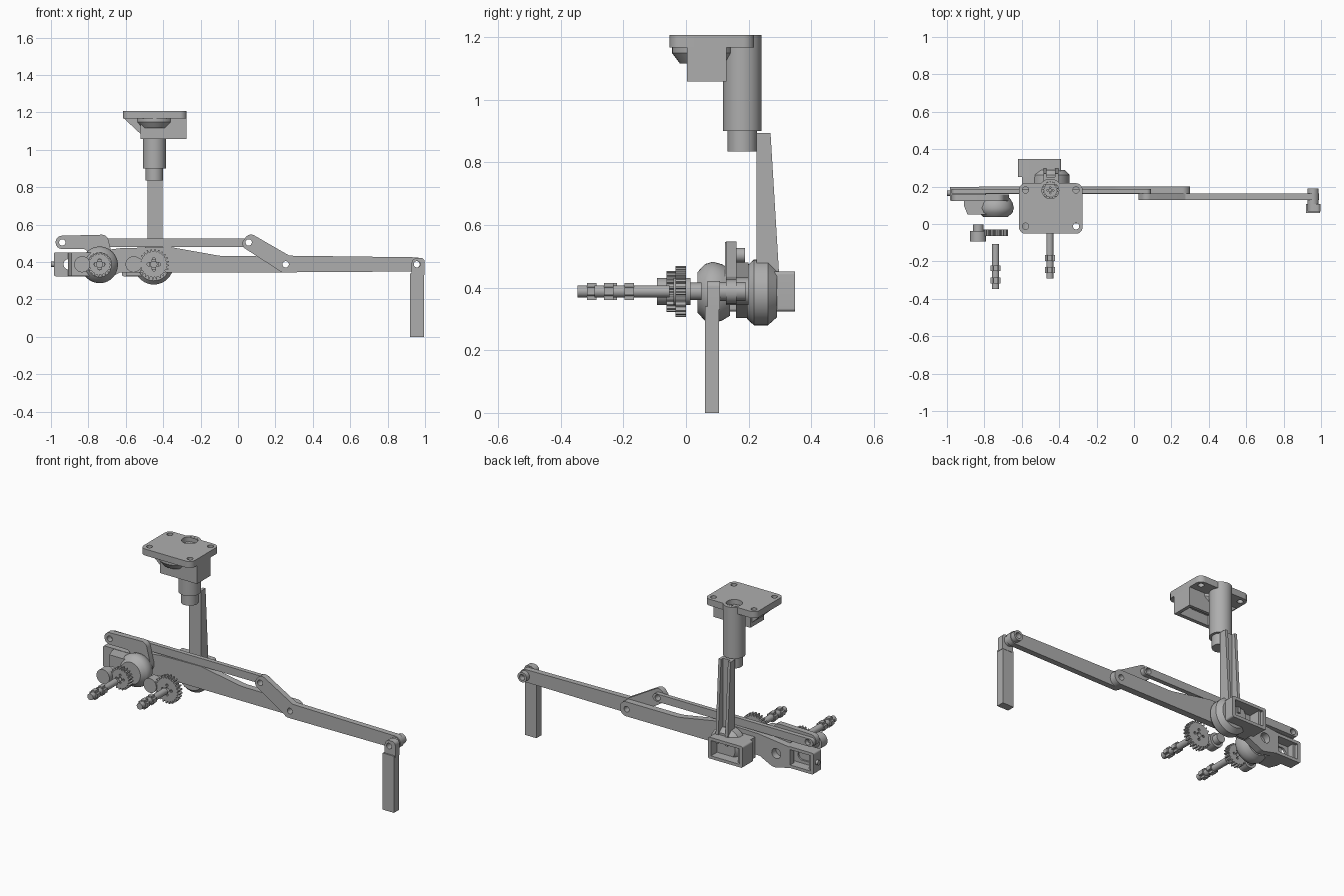
import bpy
import bmesh
from math import pi, sin, cos, tan
from mathutils import Vector, Matrix

if "Cube" in bpy.data.objects:
    bpy.data.objects.remove(bpy.data.objects["Cube"])

grey = bpy.data.materials.new("plain grey")
grey.use_nodes = True
GREY = (0.42, 0.42, 0.42, 1)
grey.diffuse_color = GREY
grey.node_tree.nodes["Principled BSDF"].inputs["Base Color"].default_value = GREY

# Local z is turned to point along the named axis
TURN = {"z": Matrix.Identity(4),
        "y": Matrix.Rotation(pi / 2, 4, "X"),
        "x": Matrix.Rotation(pi / 2, 4, "Y")}


def finish(ob):
    ob.data.materials.append(grey)
    bpy.ops.object.select_all(action="DESELECT")
    ob.select_set(True)
    bpy.context.view_layer.objects.active = ob
    bpy.ops.object.shade_smooth_by_angle(angle=0.6)
    return ob


def circle(x, y, r, n=24):
    return [(x + r * cos(2 * pi * i / n), y + r * sin(2 * pi * i / n)) for i in range(n)]


def rounded(corners, steps=6):
    """Polygon from (x, y, fillet radius) corners."""
    out = []
    for i, (x, y, r) in enumerate(corners):
        p = Vector((x, y))
        a = (Vector(corners[i - 1][:2]) - p).normalized()
        b = (Vector(corners[(i + 1) % len(corners)][:2]) - p).normalized()
        if r == 0:
            out.append((x, y))
            continue
        half = a.angle(b) / 2
        start, end = p + a * r / tan(half), p + b * r / tan(half)
        centre = p + (a + b).normalized() * r / sin(half)
        for k in range(steps + 1):
            d = (start.lerp(end, k / steps) - centre).normalized()
            out.append(tuple(centre + d * r))
    return out


def rect(x0, x1, y0, y1, r=0):
    return rounded([(x0, y0, r), (x1, y0, r), (x1, y1, r), (x0, y1, r)])


def plate(name, loops, lo, hi, axis="y"):
    """Flat outline with holes, thickened between lo and hi along the axis."""
    cu = bpy.data.curves.new(name, "CURVE")
    cu.dimensions, cu.fill_mode = "2D", "BOTH"
    cu.extrude = (hi - lo) / 2
    for loop in loops:
        s = cu.splines.new("POLY")
        s.points.add(len(loop) - 1)
        for pt, (x, y) in zip(s.points, loop):
            pt.co = (x, y, 0, 1)
        s.use_cyclic_u = True
    tmp = bpy.data.objects.new(name, cu)
    bpy.context.collection.objects.link(tmp)
    bpy.context.view_layer.update()
    me = bpy.data.meshes.new_from_object(tmp.evaluated_get(bpy.context.evaluated_depsgraph_get()))
    bpy.data.objects.remove(tmp)
    bm = bmesh.new()
    bm.from_mesh(me)
    bmesh.ops.remove_doubles(bm, verts=bm.verts, dist=1e-5)
    bmesh.ops.recalc_face_normals(bm, faces=bm.faces)
    mid = (lo + hi) / 2
    shift = Vector((0, mid, 0)) if axis == "y" else Vector((0, 0, mid))
    bmesh.ops.transform(bm, matrix=Matrix.Translation(shift) @ TURN[axis], verts=bm.verts)
    bm.to_mesh(me)
    bm.free()
    me.name = name
    me.materials.clear()
    ob = bpy.data.objects.new(name, me)
    bpy.context.collection.objects.link(ob)
    return finish(ob)


def lathe(name, profile, loc, axis, n=32):
    """Turned solid from (radius, height) points; height runs along the axis."""
    bm = bmesh.new()
    sign = -1 if axis == "y" else 1
    vs = [bm.verts.new((r, 0, sign * h)) for r, h in profile]
    es = [bm.edges.new(p) for p in zip(vs, vs[1:])]
    bmesh.ops.spin(bm, geom=vs + es, axis=(0, 0, 1), cent=(0, 0, 0), angle=2 * pi, steps=n)
    bmesh.ops.remove_doubles(bm, verts=bm.verts, dist=1e-5)
    bmesh.ops.recalc_face_normals(bm, faces=bm.faces)
    bmesh.ops.transform(bm, matrix=Matrix.Translation(loc) @ TURN[axis], verts=bm.verts)
    me = bpy.data.meshes.new(name)
    bm.to_mesh(me)
    bm.free()
    ob = bpy.data.objects.new(name, me)
    bpy.context.collection.objects.link(ob)
    return finish(ob)


def rod(name, r, lo, hi, loc, axis="y"):
    return lathe(name, [(0, lo), (r, lo), (r, hi), (0, hi)], loc, axis)


def gear(name, x, z, r, teeth, lo, hi, axis="y"):
    outline = []
    for i in range(teeth):
        for f, rr in ((0, 0.84), (0.4, 0.84), (0.55, 1), (0.85, 1)):
            a = 2 * pi * (i + f) / teeth
            outline.append((x + r * rr * cos(a), z + r * rr * sin(a)))
    holes = [circle(x + r * 0.35 * cos(k * pi / 2), z + r * 0.35 * sin(k * pi / 2), r * 0.1, 10) for k in range(4)]
    plate(name, [outline, circle(x, z, r * 0.17, 12)] + holes, lo, hi, axis)


MID = 0.388        # height of the arm axis
LEFT, RIGHT, ELBOW = -0.74, -0.45, 0.255
CRANK = 0.505      # height of the linkage pivots
PIN = 0.017

# Mounting plate with the swivel column beneath it
plate("mounting_plate", [rect(-0.615, -0.275, -0.052, 0.218, 0.035), circle(-0.447, 0.18, 0.045)]
      + [circle(x, y, 0.017, 16) for x in (-0.58, -0.31) for y in (-0.012, 0.182)], 1.168, 1.207, "z")
lathe("swivel_dome", [(0, 1.17), (0.1, 1.17), (0.1, 1.15), (0.075, 1.117), (0, 1.117)],
      (-0.445, 0.055, 0), "z")
lathe("column", [(0.046, 1.09), (0.046, 1.207), (0.062, 1.207), (0.062, 0.9), (0.047, 0.9),
                 (0.047, 0.835), (0, 0.835), (0, 1.09), (0.046, 1.09)], (-0.447, 0.18, 0), "z")
gear("column_gear", -0.447, 0.18, 0.042, 16, 1.12, 1.18, "z")
plate("top_motor_tray", [rect(-0.52, -0.275, 0.003, 0.13), rect(-0.49, -0.295, 0.025, 0.112)], 1.058, 1.17, "z")
plate("top_tray_floor", [rect(-0.52, -0.275, 0.003, 0.13)], 1.12, 1.17, "z")
plate("top_gusset", [[(-0.612, 1.17), (-0.51, 1.17), (-0.51, 1.075)]], 0.02, 0.115)

# Upright link: web with two tapering ribs, held by the rear hub
plate("upright_web", [rect(-0.485, -0.405, 0.4, 0.895)], 0.225, 0.25)
for side, x in (("right", -0.485), ("left", -0.422)):
    rib = plate("upright_rib_" + side, [rect(x, x + 0.017, 0.4, 0.895)], 0.225, 0.3)
    for v in rib.data.vertices:
        if v.co.y > 0.26 and v.co.z > 0.8:
            v.co.y = 0.27
lathe("rear_hub", [(0, 0.195), (0.085, 0.195), (0.105, 0.217), (0.105, 0.262), (0.08, 0.29), (0, 0.29)],
      (RIGHT, 0, 0.385), "y", 40)


# Motor trays: open frame, floor with a slot and a mounting rib
def tray(name, x0, x1, lo, hi):
    z0, z1 = 0.324, 0.452
    mid = (x0 + x1) / 2
    plate(name + "_frame", [rect(x0, x1, z0, z1, 0.01), rect(x0 + 0.02, x1 - 0.02, z0 + 0.018, z1 - 0.018)], lo, hi)
    plate(name + "_floor", [rect(x0 + 0.005, x1 - 0.005, z0 + 0.005, z1 - 0.005),
                            rect(mid - 0.045, mid + 0.045, 0.36, 0.416, 0.027)], lo, lo + 0.015)
    plate(name + "_rib", [rect(x0 + 0.025, x0 + 0.04, z0 + 0.01, z1 - 0.01)], lo, hi - 0.015)


tray("rear_tray", -0.62, -0.39, 0.25, 0.348)
tray("end_tray", -0.985, -0.79, 0.125, 0.197)
plate("rear_tray_neck", [rect(-0.6, -0.45, 0.326, 0.45)], 0.197, 0.255)
rod("end_nub", 0.014, -1.0, -0.98, (0, 0.165, MID), "x")

# Front motor housing
lathe("front_hub", [(0, 0.037), (0.065, 0.037), (0.09, 0.06), (0.098, 0.085), (0.09, 0.115),
                    (0.075, 0.14), (0, 0.14)], (LEFT, 0, 0.385), "y", 40)
plate("front_housing", [[(-0.89, 0.05), (-0.75, 0.05), (-0.75, 0.13), (-0.91, 0.13), (-0.91, 0.1)]],
      0.326, 0.45, "z")

# Upper arm, with a lobe around each motor
plate("upper_arm", [rounded([(-0.83, 0.325, 0), (-0.72, 0.3, 0.05), (-0.63, 0.345, 0.02), (0.3, 0.345, 0.042),
                             (0.3, 0.432, 0.042), (-0.09, 0.432, 0.3), (-0.36, 0.48, 0.05),
                             (-0.62, 0.475, 0.03), (-0.83, 0.45, 0)]),
                    circle(ELBOW, MID, PIN), circle(LEFT, MID, 0.03)], 0.16, 0.2)

# Parallel linkage: crank, tie bar and cranked forearm
plate("crank", [rounded([(-0.975, 0.47, 0.034), (-0.975, 0.54, 0.034), (-0.7, 0.547, 0.035), (-0.66, 0.385, 0.05),
                         (-0.74, 0.34, 0.05), (-0.8, 0.4, 0.03), (-0.8, 0.47, 0.03)]),
                circle(-0.94, CRANK, PIN)], 0.124, 0.158)
plate("tie_bar", [rounded([(-0.975, 0.481, 0.022), (-0.975, 0.527, 0.022), (0.09, 0.527, 0.022),
                           (0.09, 0.481, 0.022)]),
                  circle(-0.94, CRANK, PIN), circle(0.057, CRANK, PIN)], 0.162, 0.188)
plate("forearm", [rounded([(0.01, 0.49, 0.03), (0.06, 0.558, 0.035), (0.275, 0.434, 0.02), (0.99, 0.425, 0.036),
                           (0.99, 0.35, 0.036), (0.235, 0.345, 0.02)]),
                  circle(0.057, CRANK, PIN), circle(ELBOW, MID, PIN), circle(0.955, MID, PIN)], 0.128, 0.162)

# Foot on its pivot
plate("foot_pivot", [circle(0.957, MID, 0.03), circle(0.957, MID, PIN)], 0.1, 0.19)
plate("foot_cap", [rounded([(0.928, 0.33, 0), (0.998, 0.33, 0), (0.998, 0.422, 0.02), (0.928, 0.422, 0.03)]),
                   circle(0.957, MID, PIN)], 0.068, 0.108)
plate("foot", [rect(0.92, 0.995, 0, 0.34)], 0.06, 0.106)


# Drive train in front of each motor: gear, idler and keyed shaft
def drive(side, x, r, teeth, gear_lo, idler_x, idler_lo, shaft_lo):
    gear(side + "_gear", x, MID, r, teeth, gear_lo, gear_lo + 0.033)
    lathe(side + "_idler", [(0, idler_lo), (0.043, idler_lo), (0.043, idler_lo + 0.055),
                            (0.028, idler_lo + 0.055), (0.028, idler_lo + 0.09), (0, idler_lo + 0.09)],
          (idler_x, 0, MID), "y")
    rod(side + "_shaft", 0.019, shaft_lo, shaft_lo + 0.24, (x, 0, MID))
    for k, y in enumerate((0.03, 0.095)):
        for w, h in ((0.027, 0.012), (0.012, 0.027)):
            plate("%s_shaft_key_%d" % (side, k + 1), [rect(x - w, x + w, MID - h, MID + h)],
                  shaft_lo + y, shaft_lo + y + 0.031)


drive("right", LEFT, 0.066, 20, -0.063, -0.833, -0.093, -0.347)
drive("left", RIGHT, 0.082, 24, -0.033, -0.558, -0.04, -0.292)
